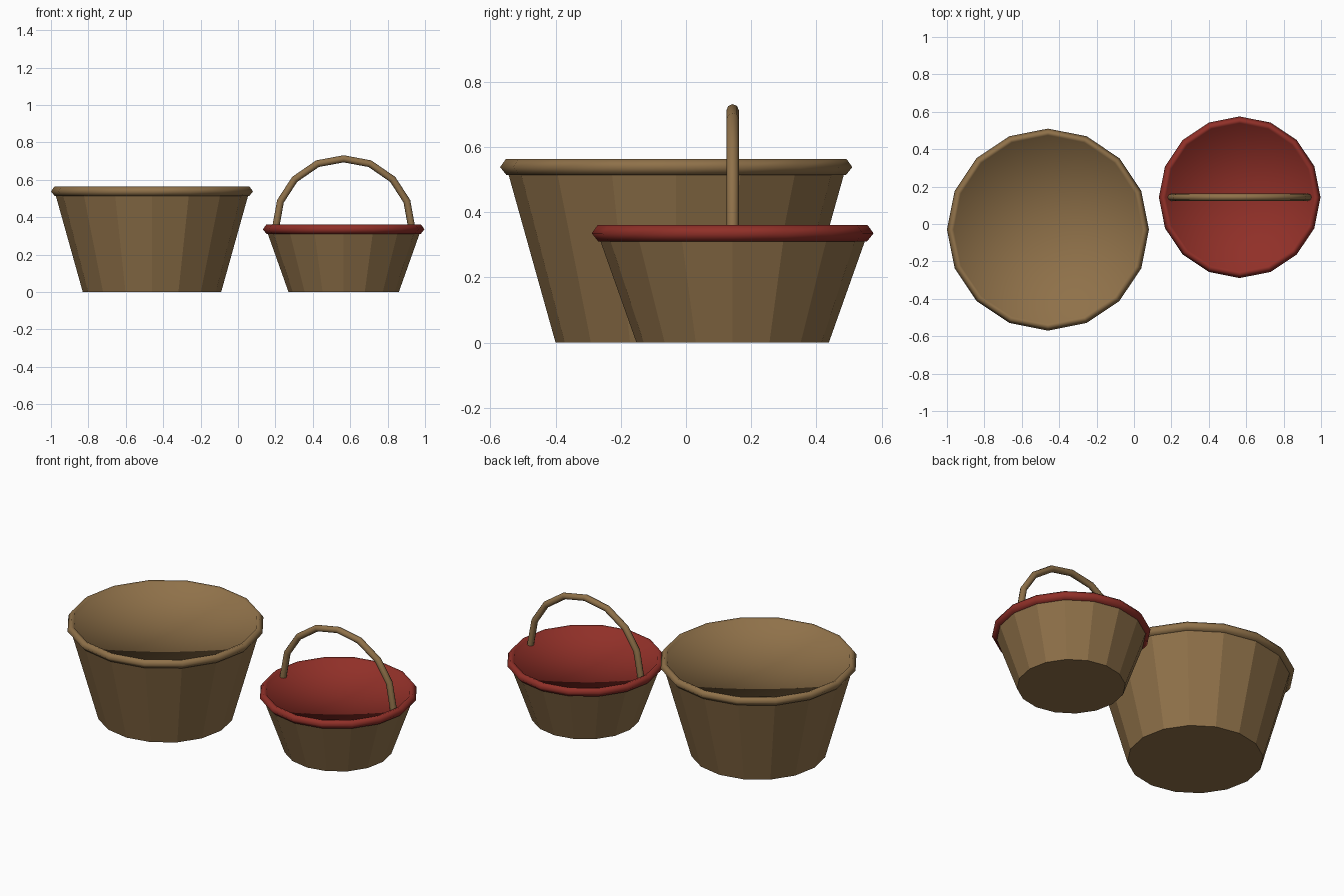
import bpy, bmesh, math

if "Cube" in bpy.data.objects:
    bpy.data.objects.remove(bpy.data.objects["Cube"])

SIDES = 16


def material(name, rgb):
    m = bpy.data.materials.new(name)
    m.diffuse_color = (*rgb, 1)
    m.use_nodes = True
    m.node_tree.nodes["Principled BSDF"].inputs["Base Color"].default_value = m.diffuse_color
    return m


wood = material("wicker brown", (0.275, 0.165, 0.067))
red = material("cloth red", (0.28, 0.029, 0.021))


def lathe(name, profile, centre, mat, smooth):
    """Revolve (radius, height) points; a zero radius closes with a fan."""
    bm = bmesh.new()
    rings = []
    for r, z in profile:
        if r == 0:
            rings.append([bm.verts.new((0, 0, z))] * SIDES)
        else:
            rings.append([bm.verts.new((r * math.cos(2 * math.pi * i / SIDES),
                                        r * math.sin(2 * math.pi * i / SIDES), z))
                          for i in range(SIDES)])
    for a, b in zip(rings, rings[1:]):
        for i in range(SIDES):
            j = (i + 1) % SIDES
            corners = list(dict.fromkeys((a[i], a[j], b[j], b[i])))
            bm.faces.new(corners).smooth = smooth
    bm.normal_update()
    mesh = bpy.data.meshes.new(name)
    bm.to_mesh(mesh)
    bm.free()
    mesh.materials.append(mat)
    ob = bpy.data.objects.new(name, mesh)
    ob.location = (*centre, 0)
    bpy.context.collection.objects.link(ob)
    return ob


def basket(name, centre, base_r, rim_r, rim_z, top_mat):
    # Tapered faceted body with a closed floor
    lathe(name + "_body", [(0, 0), (base_r, 0), (rim_r - 0.025, rim_z - 0.02)],
          centre, wood, False)
    # Rolled rim running into the shallow filled top
    lathe(name + "_rim_and_top",
          [(rim_r - 0.04, rim_z - 0.025), (rim_r - 0.02, rim_z - 0.025),
           (rim_r, rim_z), (rim_r - 0.018, rim_z + 0.025),
           (rim_r - 0.036, rim_z + 0.02), (rim_r - 0.046, rim_z),
           (0, rim_z - 0.02)],
          centre, top_mat, True)


basket("large_basket", (-0.46, -0.03), 0.37, 0.54, 0.538, wood)
basket("small_basket", (0.565, 0.143), 0.295, 0.432, 0.335, red)

# Arched carrying handle: mirrored half path swept with an octagon
half = [(0.368, 0.32), (0.338, 0.485), (0.262, 0.602), (0.14, 0.686)]
path = [(-x, z) for x, z in half] + [(0, 0.712)] + [(x, z) for x, z in reversed(half)]
curve = bpy.data.curves.new("handle", "CURVE")
curve.dimensions = "3D"
curve.bevel_depth = 0.019
curve.bevel_resolution = 2
curve.use_fill_caps = True
spline = curve.splines.new("POLY")
spline.points.add(len(path) - 1)
for p, (x, z) in zip(spline.points, path):
    p.co = (x, 0, z, 1)
spline.use_smooth = True
curve.materials.append(wood)
handle = bpy.data.objects.new("handle", curve)
handle.location = (0.565, 0.143, 0)
bpy.context.collection.objects.link(handle)
bpy.context.view_layer.objects.active = handle
handle.select_set(True)
bpy.ops.object.convert(target="MESH")
bpy.ops.object.shade_smooth_by_angle(angle=math.radians(60))
